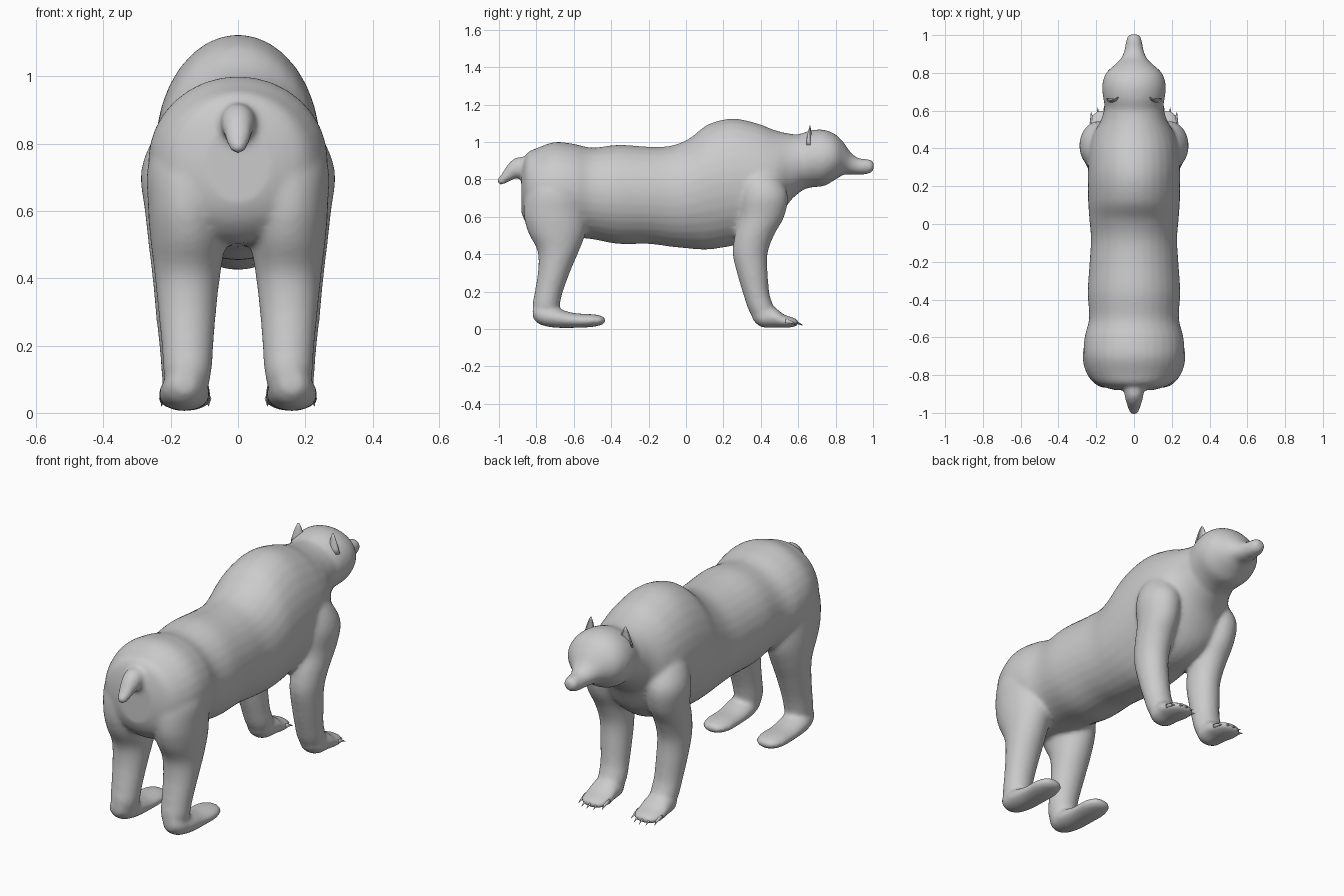
import bpy, bmesh, math
from mathutils import Vector

cube = bpy.data.objects.get("Cube")
if cube:
    bpy.data.objects.remove(cube, do_unlink=True)

SIDES = 32


def make_material(name, colour):
    mat = bpy.data.materials.new(name)
    mat.use_nodes = True
    mat.diffuse_color = colour
    mat.node_tree.nodes["Principled BSDF"].inputs["Base Color"].default_value = colour
    return mat


grey = make_material("plain grey", (0.6, 0.6, 0.6, 1))


def spline(rings, steps=5):
    """Smooth in-between rings through the given ones."""
    pts = [Vector(r) for r in rings]
    out = []
    for i in range(len(pts) - 1):
        a, b, c, d = pts[max(i - 1, 0)], pts[i], pts[i + 1], pts[min(i + 2, len(pts) - 1)]
        for s in range(steps):
            t = s / steps
            out.append(b + (c - a) * (t / 2)
                       + (a * 2 - b * 5 + c * 4 - d) * (t * t / 2)
                       + (b * 3 - a - c * 3 + d) * (t ** 3 / 2))
    return out + [pts[-1]]


def skin(bm, loops):
    """Join closed loops of points into a capped tube."""
    rows = [[bm.verts.new(p) for p in loop] for loop in loops]
    for low, high in zip(rows, rows[1:]):
        for i in range(len(low)):
            j = (i + 1) % len(low)
            bm.faces.new((low[i], low[j], high[j], high[i]))
    bm.faces.new(rows[0][::-1])
    bm.faces.new(rows[-1])


def angles():
    return [2 * math.pi * i / SIDES for i in range(SIDES)]


def along_body(bm, rings, x=0):
    """Rings across y: (y, z centre, half width, half height)."""
    skin(bm, [[(x + w * math.cos(a), y, z + h * math.sin(a)) for a in angles()]
              for y, z, w, h in spline(rings)])


def down_leg(bm, rings, side):
    """Rings across z: (z, x centre, y centre, half width, half depth)."""
    loops = []
    for r in spline([r[:4] for r in rings]):
        loops.append(r)
    depths = spline([(r[4], 0) for r in rings])
    skin(bm, [[(side * x + w * math.cos(a), y + d[0] * math.sin(a), z) for a in angles()]
              for (z, x, y, w), d in zip(loops, depths)])


def finish(name, bm):
    bmesh.ops.recalc_face_normals(bm, faces=bm.faces[:])
    mesh = bpy.data.meshes.new(name)
    bm.to_mesh(mesh)
    bm.free()
    mesh.materials.append(grey)
    for poly in mesh.polygons:
        poly.use_smooth = True
    obj = bpy.data.objects.new(name, mesh)
    bpy.context.collection.objects.link(obj)
    return obj


# Trunk from rump to neck
trunk = [(-.88, .74, .1, .12), (-.85, .75, .19, .19), (-.79, .74, .24, .23),
         (-.7, .75, .265, .25), (-.6, .74, .262, .25), (-.5, .725, .238, .245),
         (-.36, .72, .245, .265), (-.2, .715, .235, .26), (-.08, .71, .228, .27),
         (.02, .725, .236, .295), (.12, .76, .243, .335), (.25, .785, .245, .34),
         (.38, .785, .24, .315), (.47, .8, .22, .265), (.55, .86, .175, .185),
         (.62, .89, .155, .15)]

# Head and snout
head = [(.52, .88, .14, .14), (.6, .89, .15, .15), (.67, .91, .164, .153),
        (.74, .915, .168, .15), (.8, .92, .148, .12), (.845, .91, .1, .085),
        (.88, .885, .067, .06), (.92, .87, .052, .045), (.965, .868, .043, .042),
        (.99, .87, .037, .034), (1.005, .872, .022, .02)]

# Stubby tail
tail = [(-1.01, .79, .015, .015), (-.985, .8, .03, .03), (-.95, .835, .04, .05),
        (-.91, .86, .05, .056), (-.86, .86, .055, .06), (-.8, .85, .05, .05)]

fore_leg = [(.88, .15, .38, .05, .08), (.8, .17, .4, .09, .11), (.71, .185, .415, .104, .13),
            (.6, .183, .405, .094, .12), (.5, .178, .365, .088, .105),
            (.4, .172, .343, .082, .093), (.28, .166, .358, .077, .08),
            (.18, .16, .378, .072, .07), (.1, .156, .405, .07, .07), (.04, .156, .42, .05, .05)]

fore_foot = [(.355, .08, .03, .03), (.4, .066, .068, .055), (.47, .062, .075, .055),
             (.52, .043, .078, .037), (.57, .036, .07, .026), (.6, .034, .04, .015)]

hind_leg = [(.87, .11, -.7, .08, .1), (.75, .135, -.7, .13, .155), (.62, .148, -.7, .12, .168),
            (.52, .148, -.69, .113, .155), (.42, .15, -.683, .099, .112),
            (.32, .151, -.702, .088, .088), (.2, .15, -.733, .077, .075),
            (.12, .15, -.748, .071, .072), (.05, .15, -.74, .055, .055)]

hind_foot = [(-.82, .09, .03, .03), (-.78, .075, .06, .052), (-.7, .06, .075, .053),
             (-.6, .046, .074, .04), (-.51, .045, .076, .035), (-.455, .046, .058, .026),
             (-.43, .046, .025, .012)]

# Fuse the trunk, limbs, head and tail into one soft skin
bm = bmesh.new()
for part in (trunk, head, tail):
    along_body(bm, part)
for side in (-1, 1):
    down_leg(bm, fore_leg, side)
    down_leg(bm, hind_leg, side)
    along_body(bm, fore_foot, side * .157)
    along_body(bm, hind_foot, side * .16)
body = finish("body", bm)
remesh = body.modifiers.new("Fuse", 'REMESH')
remesh.mode = 'VOXEL'
remesh.voxel_size = 0.011
remesh.use_smooth_shade = True
soften = body.modifiers.new("Soften", 'SMOOTH')
soften.factor = 0.5
soften.iterations = 10


def ear(name, side):
    """Pointed ear, cupped towards the face."""
    bm = bmesh.new()
    loops = []
    for t in (0, .25, .5, .75, .97):
        width = .038 * (1 - t) ** .7
        arc = [math.pi * i / 10 for i in range(11)]
        back = [(math.cos(a), -math.sin(a)) for a in arc]
        front = [(math.cos(a) * .8, -math.sin(a) * .45) for a in arc[::-1]]
        loops.append([(side * (.107 - .004 * t) + u * width,
                       .672 - .008 * t + v * width * .8 + side * u * width * -.2,
                       .985 + .105 * t) for u, v in back + front])
    skin(bm, loops)
    return finish(name, bm)


def claws(name, side):
    """Row of five short claws fanned over the toes."""
    bm = bmesh.new()
    for i in range(-2, 3):
        x = side * .157 + i * .032
        reach = .625 - .008 * i * i
        loops = []
        for t in (0, .4, .75, 1):
            r = .013 * (1 - t) + .001
            y = .555 - .006 * i * i + t * (reach - .555 + .006 * i * i)
            z = .042 - .022 * t * t
            loops.append([(x + i * .003 * t + r * math.cos(a), y, z + r * math.sin(a))
                          for a in angles()[::4]])
        skin(bm, loops)
    return finish(name, bm)


for label, side in (("left", -1), ("right", 1)):
    ear(label + "_ear", side)
    claws(label + "_claws", side)
